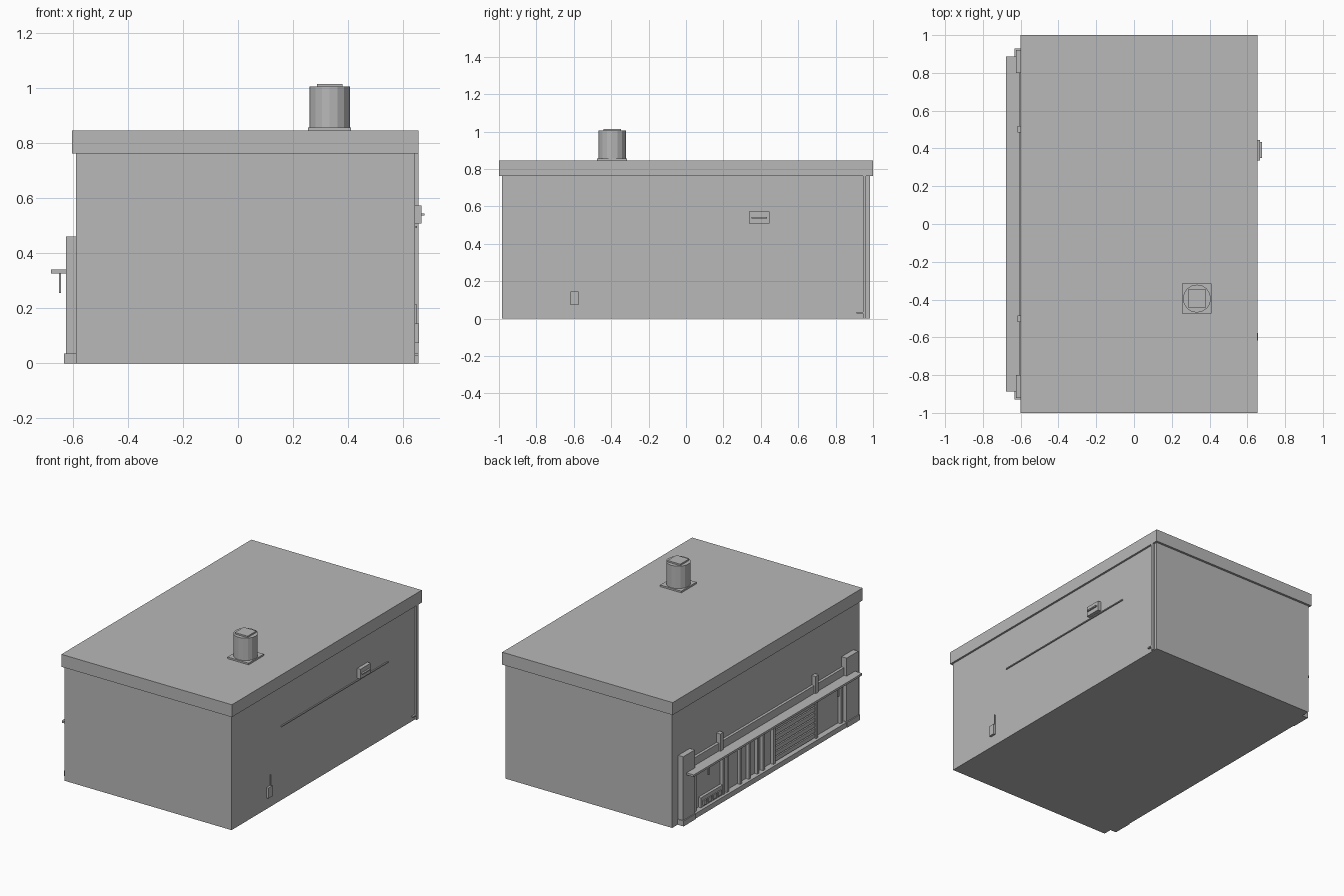
import bpy

cube = bpy.data.objects.get("Cube")
if cube:
    bpy.data.objects.remove(cube, do_unlink=True)

grey = bpy.data.materials.new("plain grey")
grey.use_nodes = True
colour = (0.48, 0.48, 0.48, 1)
grey.diffuse_color = colour
grey.node_tree.nodes["Principled BSDF"].inputs["Base Color"].default_value = colour


def box(name, x, y, z):
    """Box from (min, max) ranges on each axis."""
    spans = (x, y, z)
    bpy.ops.mesh.primitive_cube_add(size=1, location=[(a + b) / 2 for a, b in spans])
    ob = bpy.context.object
    ob.name = name
    ob.scale = [b - a for a, b in spans]
    bpy.ops.object.transform_apply(location=False, rotation=False, scale=True)
    ob.data.materials.append(grey)
    return ob


# Main building and overhanging flat roof
WALL, SIDE = -0.588, 0.642
box("walls", (WALL, SIDE), (-0.985, 0.985), (0, 0.765))
box("roof_slab", (-0.602, 0.655), (-1, 1), (0.762, 0.845))

# Roof vent
vx, vy = 0.333, -0.395
box("vent_base", (vx - 0.078, vx + 0.078), (vy - 0.08, vy + 0.08), (0.845, 0.856))
bpy.ops.mesh.primitive_cylinder_add(vertices=16, radius=0.074, depth=0.15,
                                    location=(vx, vy, 0.93))
stack = bpy.context.object
stack.name = "vent_stack"
stack.data.materials.append(grey)
box("vent_cap", (vx - 0.047, vx + 0.047), (vy - 0.047, vy + 0.047), (1.005, 1.015))

# Shopfront surround: columns, small brackets, fascia, canopy, plinth
for side, s in (("left", 1), ("right", -1)):
    box("column_" + side, (-0.625, WALL), sorted((s * 0.8, s * 0.922)), (0, 0.46))
    box("column_foot_" + side, (-0.632, WALL), sorted((s * 0.795, s * 0.928)), (0, 0.036))
    box("fascia_bracket_" + side, (-0.616, WALL), sorted((s * 0.485, s * 0.518)), (0.34, 0.455))
    box("hanging_lamp_" + side, (-0.65, -0.642), sorted((s * 0.675, s * 0.69)), (0.255, 0.328))
box("fascia", (-0.606, WALL), (-0.8, 0.8), (0.315, 0.392))
box("canopy", (-0.678, WALL), (-0.887, 0.887), (0.326, 0.34))
box("plinth", (-0.627, WALL), (-0.8, 0.8), (0, 0.034))

# Window and door mullions
for i, y in enumerate((0.77, 0.47, 0.43, 0.29, 0.2, 0.11, 0.05, -0.06, -0.51, -0.77)):
    box(f"mullion_{i}", (-0.61, WALL), (y - 0.01, y + 0.01), (0.03, 0.33))

# Slatted shutter
for i in range(8):
    z = 0.04 + i * 0.035
    box(f"shutter_slat_{i}", (-0.602, WALL), (-0.5, -0.07), (z, z + 0.027))

# Low panel with small boxes under the first window
box("window_panel", (-0.607, WALL), (0.48, 0.71), (0.034, 0.1))
for i in range(4):
    y = 0.5 + i * 0.052
    box(f"panel_box_{i}", (-0.615, -0.605), (y, y + 0.035), (0.045, 0.075))

# Side wall fittings: rail, lamp box, meter, conduit, drainpipe
box("side_rail", (SIDE, 0.65), (-0.465, 0.657), (0.491, 0.498))
box("lamp_box", (SIDE, 0.666), (0.337, 0.446), (0.508, 0.573))
box("lamp_handle", (0.666, 0.677), (0.35, 0.434), (0.536, 0.544))
box("meter_box", (SIDE, 0.657), (-0.617, -0.576), (0.074, 0.144))
box("meter_conduit", (SIDE, 0.648), (-0.58, -0.576), (0.144, 0.215))
box("drainpipe", (SIDE, 0.655), (0.946, 0.963), (0, 0.762))
box("drain_spout", (SIDE, 0.655), (0.912, 0.946), (0.028, 0.036))
